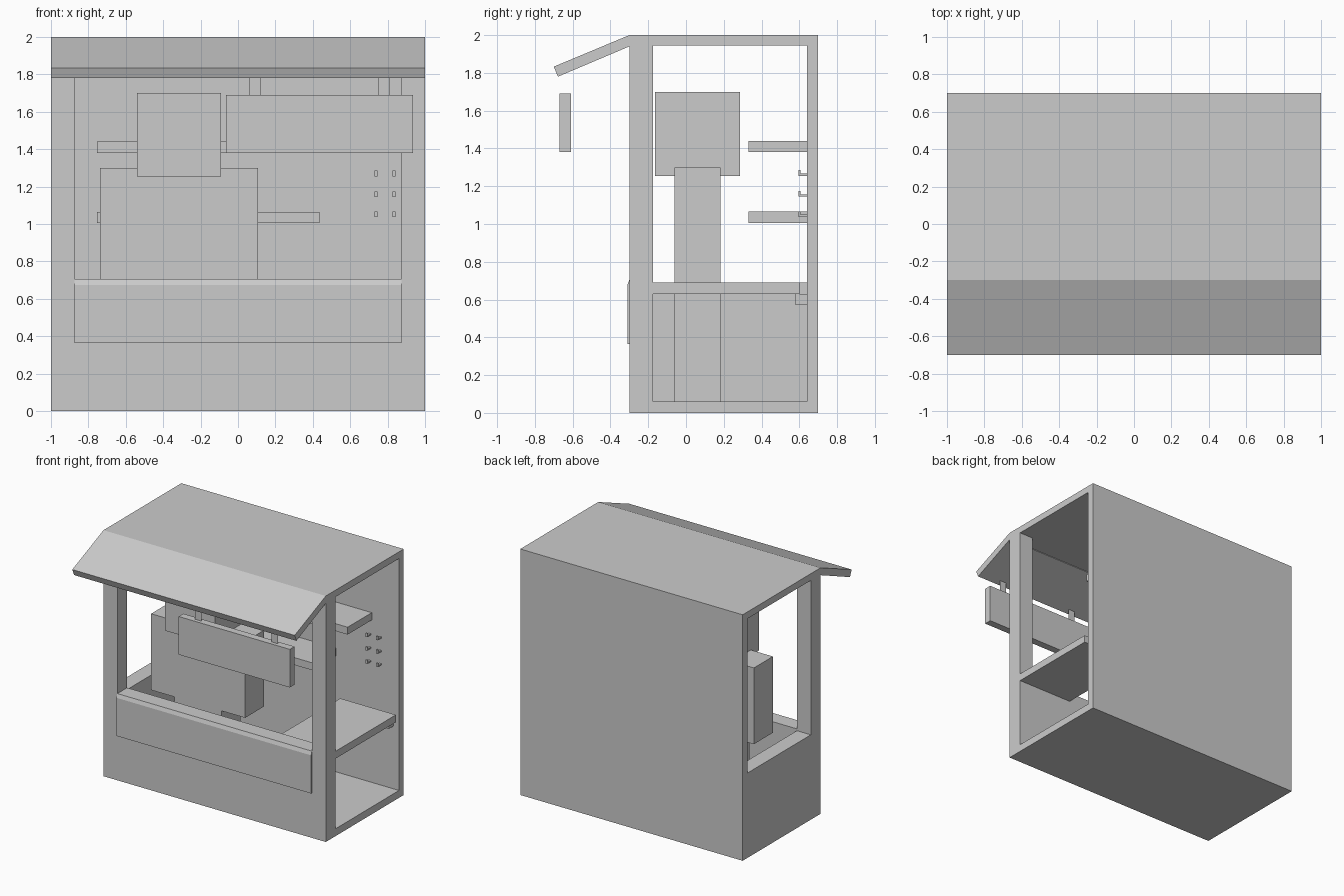
import bpy

if "Cube" in bpy.data.objects:
    bpy.data.objects.remove(bpy.data.objects["Cube"])


def mesh(name, verts, faces):
    me = bpy.data.meshes.new(name)
    me.from_pydata(verts, [], faces)
    ob = bpy.data.objects.new(name, me)
    bpy.context.collection.objects.link(ob)
    return ob


def prism(name, profile, x0, x1):
    """Extrude a (y, z) outline, listed counter-clockwise seen from +x."""
    n = len(profile)
    verts = [(x, y, z) for x in (x0, x1) for y, z in profile]
    faces = [(i, (i + 1) % n, n + (i + 1) % n, n + i)[::-1] for i in range(n)]
    faces += [tuple(range(n))[::-1], tuple(range(n, 2 * n))]
    return mesh(name, verts, faces)


def box(name, x, y, z):
    return prism(name, [(y[0], z[0]), (y[1], z[0]), (y[1], z[1]), (y[0], z[1])], *x)


# Booth shell: floor, roof, back, low front and left walls
inner_y = (-0.175, 0.64)
box("floor", (-1, 1), (-0.3, 0.7), (0, 0.06))
box("roof", (-1, 1), (-0.3, 0.7), (1.945, 2))
box("back_wall", (-1, 1), (0.64, 0.7), (0.06, 1.945))
box("front_wall", (-0.875, 0.875), (-0.3, -0.175), (0.06, 0.69))
box("left_wall", (-1, -0.875), inner_y, (0.06, 0.69))
for side, x in (("left", (-1, -0.875)), ("right", (0.875, 1))):
    box(side + "_front_post", x, (-0.3, -0.175), (0.06, 1.945))

# Sloping awning
prism("awning", [(-0.3, 2), (-0.7, 1.833), (-0.678, 1.78), (-0.3, 1.94)], -1, 1)

# Counter cover draped over the front wall
prism("counter_cover", [(-0.3, 0.365), (-0.3, 0.69), (-0.175, 0.69), (-0.175, 0.705),
                        (-0.3, 0.705), (-0.311, 0.675), (-0.311, 0.365)], -0.875, 0.875)

# Fold-down side counter and its support rail
box("side_counter", (0.5, 1), (-0.175, 0.6), (0.63, 0.69))
box("counter_rail", (0.55, 0.95), (0.58, 0.64), (0.57, 0.63))

# Wall shelves
box("upper_shelf", (-0.755, 0.755), (0.33, 0.64), (1.38, 1.44))
box("lower_shelf", (-0.755, 0.435), (0.33, 0.64), (1.005, 1.065))

# L-shaped wall hooks
for x in (0.738, 0.833):
    for z in (1.255, 1.145, 1.037):
        hook = [(0.595, 0), (0.64, 0), (0.64, 0.012), (0.606, 0.012), (0.606, 0.03), (0.595, 0.03)]
        prism("wall_hook", [(y, z + h) for y, h in hook], x - 0.008, x + 0.008)

# Blank sign board hung from the awning by two flat straps
box("sign_board", (-0.065, 0.935), (-0.67, -0.61), (1.38, 1.69))
for x in (0.09, 0.78):
    mesh("sign_strap", [(x - 0.03, -0.64, 1.69), (x + 0.03, -0.64, 1.69),
                        (x + 0.03, -0.64, 1.81), (x - 0.03, -0.64, 1.81)], [(0, 1, 2, 3)])

# Blocky attendant standing behind the counter
cx, body_y = -0.315, (-0.062, 0.182)
box("attendant_head", (cx - 0.225, cx + 0.225), (-0.165, 0.285), (1.255, 1.7))
box("attendant_torso", (cx - 0.212, cx + 0.212), body_y, (0.68, 1.3))
for side, s in (("left", -1), ("right", 1)):
    box(side + "_arm", sorted((cx + s * 0.212, cx + s * 0.423)), body_y, (0.68, 1.3))
    box(side + "_leg", sorted((cx, cx + s * 0.212)), body_y, (0.06, 0.68))
